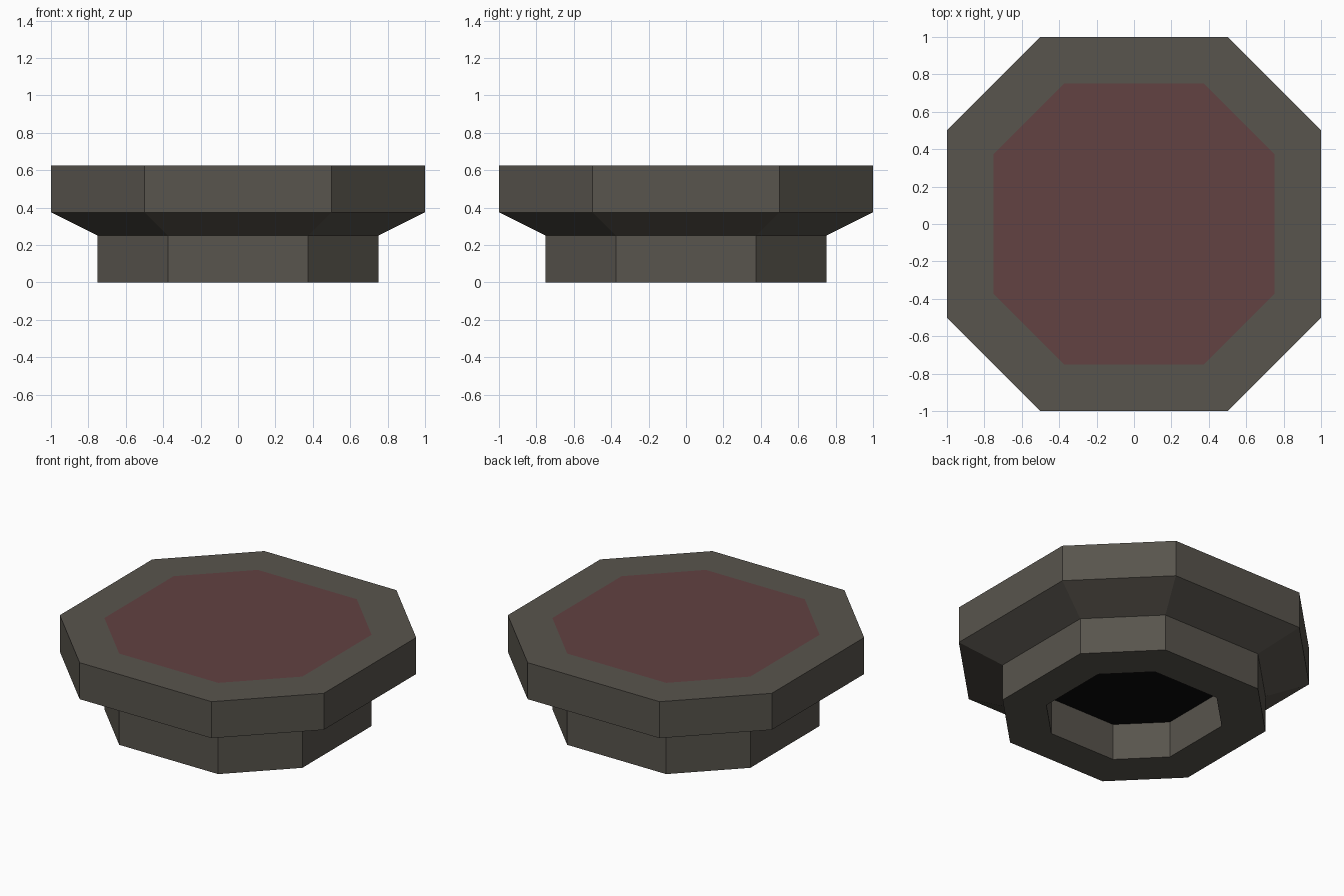
import bpy, bmesh

if "Cube" in bpy.data.objects:
    bpy.data.objects.remove(bpy.data.objects["Cube"])


def material(name, rgb):
    m = bpy.data.materials.new(name)
    m.diffuse_color = (*rgb, 1.0)
    m.use_nodes = True
    m.node_tree.nodes["Principled BSDF"].inputs["Base Color"].default_value = m.diffuse_color
    return m


stone = material("dark stone", (0.098, 0.089, 0.074))
red = material("dull red", (0.122, 0.054, 0.054))
black = material("black", (0.003, 0.003, 0.003))


def octagon(r, z):
    """Octagon whose flat sides are half as long as its width."""
    h = r / 2
    return [(h, -r, z), (r, -h, z), (r, h, z), (h, r, z),
            (-h, r, z), (-r, h, z), (-r, -h, z), (-h, -r, z)]


# Profile (radius, height): socket ceiling, socket wall, foot, flare, slab, top panel edge
profile = [(0.5, 0.25), (0.5, 0.0), (0.75, 0.0), (0.75, 0.25),
           (1.0, 0.375), (1.0, 0.625), (0.75, 0.625)]

bm = bmesh.new()
rings = [[bm.verts.new(p) for p in octagon(r, z)] for r, z in profile]
for a, b in zip(rings, rings[1:]):
    for i in range(8):
        j = (i + 1) % 8
        bm.faces.new((a[i], a[j], b[j], b[i]))

# Red panel on top, black ceiling of the hollow underneath
panel = bm.faces.new(rings[-1])
panel.material_index = 1
ceiling = bm.faces.new(list(reversed(rings[0])))
ceiling.material_index = 2
bmesh.ops.recalc_face_normals(bm, faces=bm.faces[:])

mesh = bpy.data.meshes.new("pedestal_plate")
bm.to_mesh(mesh)
bm.free()
for m in (stone, red, black):
    mesh.materials.append(m)
bpy.context.collection.objects.link(bpy.data.objects.new("pedestal_plate", mesh))
